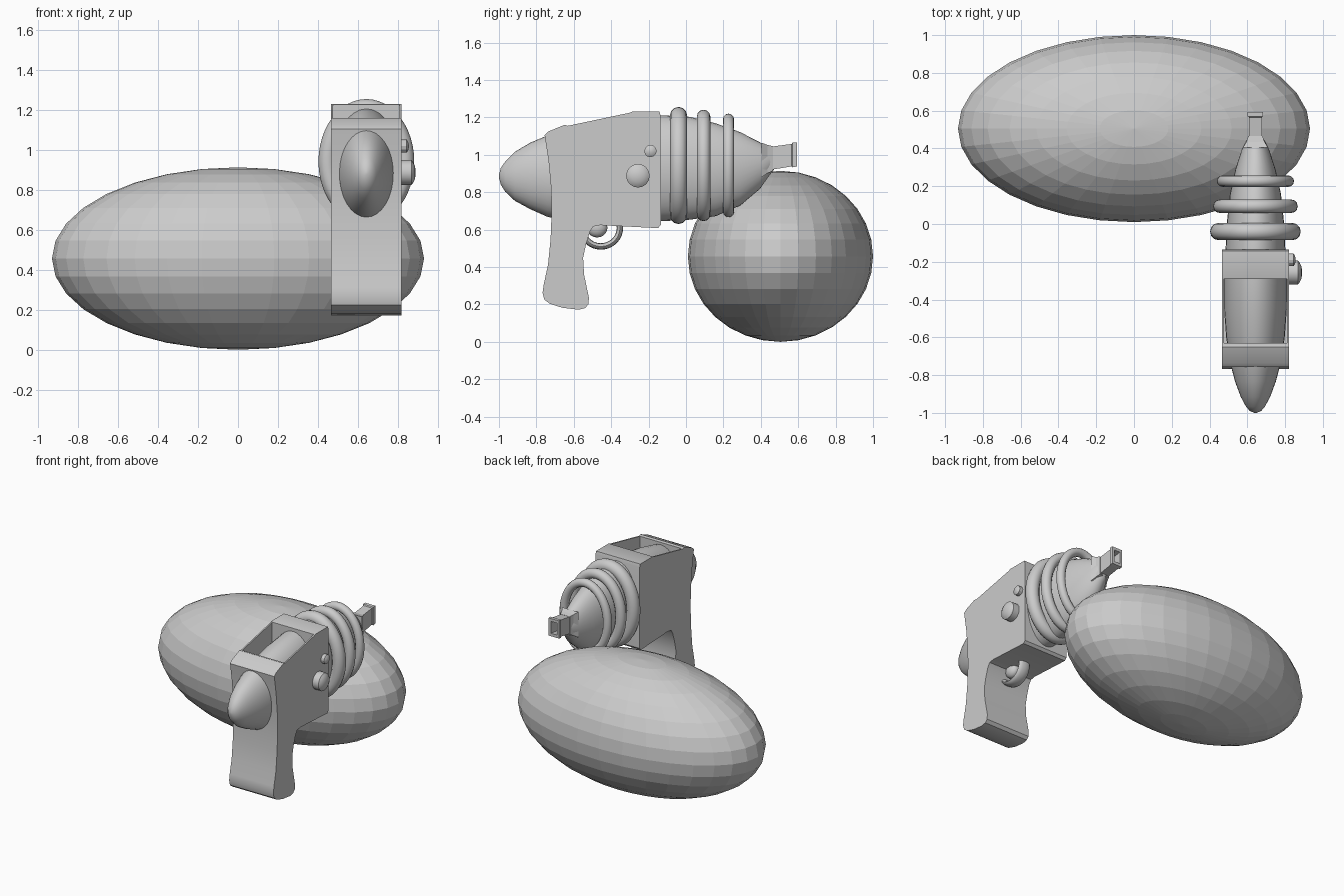
import bpy, bmesh
from math import sin, cos, pi

if "Cube" in bpy.data.objects:
    bpy.data.objects.remove(bpy.data.objects["Cube"])

GX = 0.643  # x of the ray gun's centre plane


def make(name, verts, faces, smooth=None):
    me = bpy.data.meshes.new(name)
    bm = bmesh.new()
    vs = [bm.verts.new(v) for v in verts]
    for f in faces:
        bm.faces.new([vs[i] for i in f])
    bmesh.ops.recalc_face_normals(bm, faces=bm.faces)
    bm.to_mesh(me)
    bm.free()
    ob = bpy.data.objects.new(name, me)
    bpy.context.collection.objects.link(ob)
    bpy.ops.object.select_all(action='DESELECT')
    ob.select_set(True)
    bpy.context.view_layer.objects.active = ob
    if smooth:
        bpy.ops.object.shade_smooth_by_angle(angle=smooth)
    return ob


def grid_faces(rows, n, wrap=False):
    last = rows if wrap else rows - 1
    return [(i * n + j, i * n + (j + 1) % n,
             (i + 1) % rows * n + (j + 1) % n, (i + 1) % rows * n + j)
            for i in range(last) for j in range(n)]


def loft(name, stations, n, smooth=None, turn=0.0, caps=True):
    """Elliptic sections (y, centre z, half width, half height) along y."""
    verts = [(GX + rx * cos(2 * pi * j / n + turn), y, z + rz * sin(2 * pi * j / n + turn))
             for y, z, rx, rz in stations for j in range(n)]
    faces = grid_faces(len(stations), n)
    if caps:
        faces += [tuple(range(n)), tuple(range(len(verts) - n, len(verts)))]
    return make(name, verts, faces, smooth)


def ring(name, y, z, rx, rz, r, n=48, m=12):
    """Elliptic ring of constant thickness; rx and rz are outer radii."""
    verts = []
    for i in range(n):
        a = 2 * pi * i / n
        for j in range(m):
            b = 2 * pi * j / m
            verts.append((GX + (rx - r + r * cos(b)) * cos(a), y + r * sin(b),
                          z + (rz - r + r * cos(b)) * sin(a)))
    return make(name, verts, grid_faces(n, m, True), 1.0)


def ellipsoid(name, loc, size, seg, rings):
    bpy.ops.mesh.primitive_uv_sphere_add(segments=seg, ring_count=rings, radius=1, location=loc)
    ob = bpy.context.object
    ob.name = name
    ob.scale = size
    return ob


# Large faceted egg
ellipsoid("large_egg", (0, 0.505, 0.457), (0.932, 0.495, 0.457), 32, 16)

# Egg-shaped gun body
body = [(-1.0, 0.885, 0.006, 0.008), (-0.99, 0.885, 0.03, 0.045), (-0.967, 0.883, 0.05, 0.08),
        (-0.915, 0.885, 0.078, 0.131), (-0.834, 0.887, 0.108, 0.177), (-0.74, 0.886, 0.133, 0.218),
        (-0.6, 0.895, 0.155, 0.254), (-0.45, 0.91, 0.166, 0.274), (-0.29, 0.923, 0.167, 0.284),
        (-0.13, 0.928, 0.158, 0.283), (0.02, 0.928, 0.15, 0.275), (0.16, 0.92, 0.135, 0.248),
        (0.29, 0.925, 0.106, 0.196), (0.395, 0.942, 0.072, 0.125), (0.44, 0.958, 0.05, 0.076),
        (0.47, 0.97, 0.03, 0.05)]
loft("gun_body", body, 32, 0.9)

# Frame and grip in one side profile
profile = [(-0.756, 1.105), (-0.735, 1.125), (-0.65, 1.16), (-0.632, 1.155), (-0.3, 1.225),
           (-0.285, 1.232), (-0.142, 1.232), (-0.136, 1.21), (-0.134, 0.625), (-0.15, 0.608),
           (-0.46, 0.624), (-0.495, 0.617), (-0.513, 0.59), (-0.535, 0.52), (-0.55, 0.45),
           (-0.545, 0.36), (-0.519, 0.235), (-0.522, 0.2), (-0.54, 0.18), (-0.575, 0.172),
           (-0.66, 0.182), (-0.727, 0.203), (-0.757, 0.225), (-0.767, 0.262), (-0.76, 0.31),
           (-0.738, 0.41), (-0.724, 0.55), (-0.718, 0.7), (-0.722, 0.83), (-0.735, 0.97)]
k = len(profile)
verts = [(x, y, z) for x in (0.466, 0.82) for y, z in profile]
faces = grid_faces(2, k) + [tuple(range(k)), tuple(range(k, 2 * k))]
frame = make("frame_and_grip", verts, faces, 0.5)

# Open slot in the top of the frame
bpy.ops.mesh.primitive_cube_add(size=1, location=(GX, -0.46, 1.1))
cutter = bpy.context.object
cutter.name = "slot_cutter"
cutter.scale = (0.334, 0.34, 0.6)
cutter.hide_render = True
mod = frame.modifiers.new("slot", 'BOOLEAN')
mod.operation = 'DIFFERENCE'
mod.solver = 'EXACT'
mod.object = cutter
bpy.context.view_layer.objects.active = frame
bpy.ops.object.modifier_apply(modifier="slot")
bpy.data.objects.remove(cutter)

# Three rings round the barrel
for i, (y, rx, rz, r) in enumerate([(-0.04, 0.24, 0.313, 0.046), (0.094, 0.224, 0.298, 0.036),
                                    (0.227, 0.204, 0.277, 0.03)]):
    ring(f"barrel_ring_{i + 1}", y, 0.943, rx, rz, r)

# Square hollow nozzle and its flared collar
q = 2 ** 0.5
loft("nozzle_collar", [(y, z, a * q, b * q) for y, z, a, b in
     [(0.405, 0.972, 0.066, 0.092), (0.435, 0.977, 0.048, 0.076), (0.465, 0.98, 0.038, 0.066)]],
     4, turn=pi / 4)
loft("nozzle_tube", [(y, z, a * q, b * q) for y, z, a, b in
     [(0.43, 0.978, 0.034, 0.062), (0.565, 0.998, 0.034, 0.06), (0.57, 0.999, 0.041, 0.066),
      (0.594, 1.002, 0.041, 0.064), (0.594, 1.002, 0.024, 0.043), (0.47, 0.985, 0.024, 0.043)]],
     4, turn=pi / 4)


# Domed knobs on the right side
def knob(name, y, z, profile, n):
    verts = [(x, y + r * cos(2 * pi * j / n), z + r * sin(2 * pi * j / n))
             for x, r in profile for j in range(n)]
    make(name, verts, grid_faces(len(profile), n) +
         [tuple(range(n)), tuple(range(len(verts) - n, len(verts)))], 0.45)


knob("large_knob", -0.257, 0.888, [(0.8, 0.063), (0.868, 0.063), (0.877, 0.052),
                                  (0.886, 0.034), (0.89, 0.01)], 16)
knob("small_knob", -0.19, 1.02, [(0.8, 0.033), (0.845, 0.033), (0.852, 0.022), (0.856, 0.006)], 12)

# Trigger guard: bent band below the frame, with the trigger inside
n, m = 25, 12
verts = []
for i in range(n):
    a = pi * 0.85 + (pi * 1.3) * i / (n - 1)
    for j in range(m):
        b = 2 * pi * j / m
        verts.append((GX + 0.045 * sin(b), -0.455 + (0.102 + 0.017 * cos(b)) * cos(a),
                      0.61 + (0.1 + 0.017 * cos(b)) * sin(a)))
make("trigger_guard", verts, grid_faces(n, m), 1.0)
trigger = ellipsoid("trigger", (GX, -0.475, 0.61), (0.04, 0.055, 0.052), 16, 10)
bpy.ops.object.shade_smooth()
